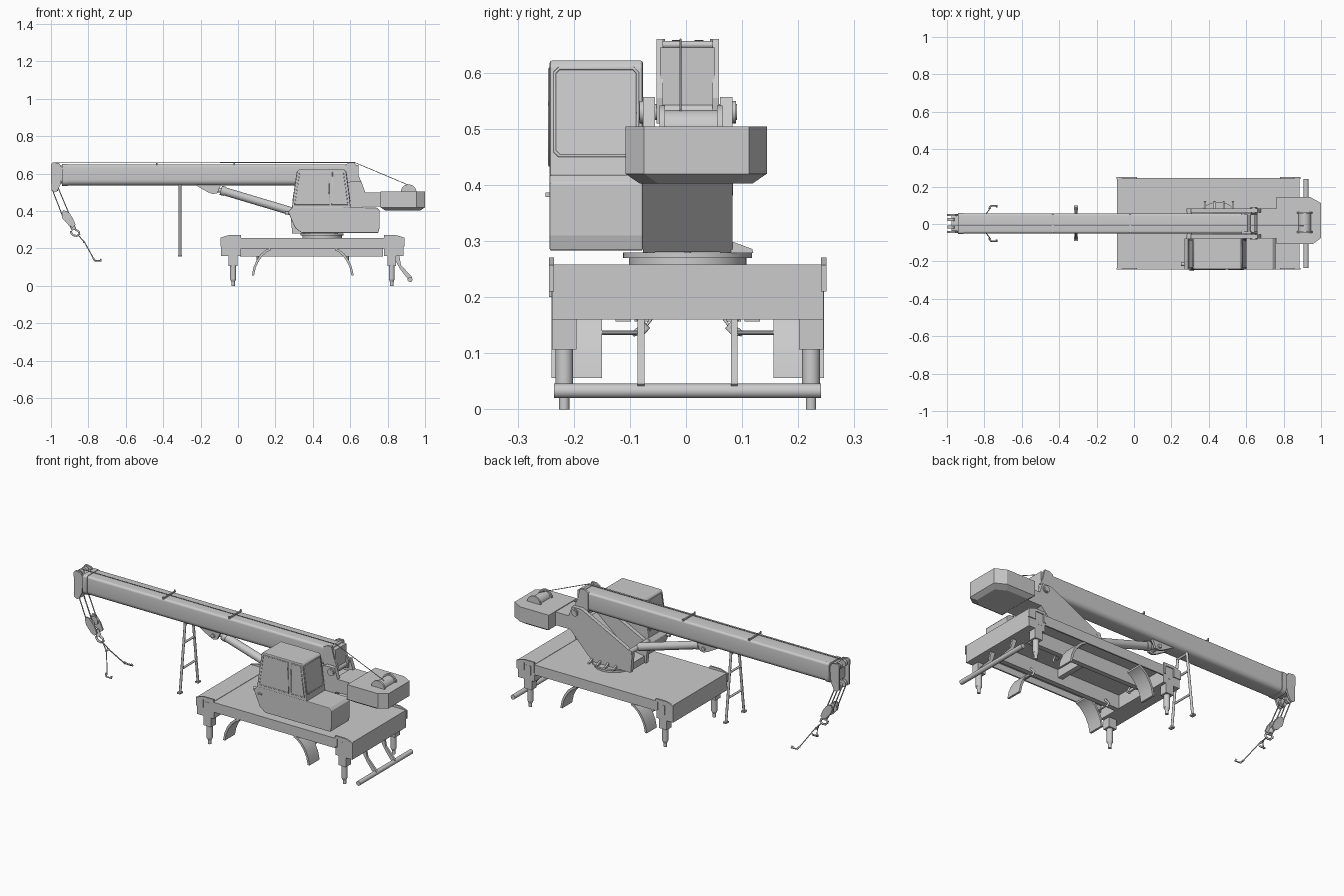
import bpy, bmesh, math
from mathutils import Vector

YC = 0.003   # centre line of the boom


def finish(name, bm, smooth=False):
    bmesh.ops.recalc_face_normals(bm, faces=bm.faces)
    me = bpy.data.meshes.new(name)
    bm.to_mesh(me)
    bm.free()
    ob = bpy.data.objects.new(name, me)
    bpy.context.collection.objects.link(ob)
    if smooth:
        bpy.ops.object.select_all(action='DESELECT')
        ob.select_set(True)
        bpy.context.view_layer.objects.active = ob
        bpy.ops.object.shade_smooth_by_angle(angle=math.radians(35))
    return ob


def loft(name, rings, smooth=False):
    bm = bmesh.new()
    vs = [[bm.verts.new(p) for p in r] for r in rings]
    n = len(vs[0])
    for a, b in zip(vs, vs[1:]):
        for i in range(n):
            bm.faces.new((a[i], a[(i + 1) % n], b[(i + 1) % n], b[i]))
    bm.faces.new(vs[0])
    bm.faces.new(vs[-1])
    return finish(name, bm, smooth)


def prism(name, pts, lo, hi, axis='y', smooth=False, bevel=0):
    put = {'x': lambda p, t: (t, p[0], p[1]), 'y': lambda p, t: (p[0], t, p[1]),
           'z': lambda p, t: (p[0], p[1], t)}[axis]
    ob = loft(name, [[put(p, t) for p in pts] for t in (lo, hi)], smooth)
    if bevel:
        m = ob.modifiers.new('edge', 'BEVEL')
        m.width, m.segments = bevel, 2
    return ob


def box(name, x0, x1, y0, y1, z0, z1, bevel=0):
    return prism(name, [(x0, y0), (x1, y0), (x1, y1), (x0, y1)], z0, z1, 'z', bevel=bevel)


def rod(name, p, q, r, r2=None, n=24):
    p, q = Vector(p), Vector(q)
    d = q - p
    bm = bmesh.new()
    bmesh.ops.create_cone(bm, cap_ends=True, segments=n, radius1=r, radius2=r if r2 is None else r2, depth=d.length)
    bm.transform(d.to_track_quat('Z', 'Y').to_matrix().to_4x4())
    bmesh.ops.translate(bm, verts=bm.verts, vec=(p + q) / 2)
    return finish(name, bm, True)


def wire(name, pts, r, closed=False):
    cu = bpy.data.curves.new(name, 'CURVE')
    cu.dimensions, cu.bevel_depth, cu.bevel_resolution, cu.use_fill_caps = '3D', r, 1, True
    s = cu.splines.new('POLY')
    s.points.add(len(pts) - 1)
    for sp, p in zip(s.points, pts):
        sp.co = (*p, 1)
    s.use_cyclic_u = closed
    tmp = bpy.data.objects.new(name + '_path', cu)
    bpy.context.collection.objects.link(tmp)
    bpy.context.view_layer.update()
    me = bpy.data.meshes.new_from_object(tmp.evaluated_get(bpy.context.evaluated_depsgraph_get()))
    bpy.data.objects.remove(tmp)
    ob = bpy.data.objects.new(name, me)
    bpy.context.collection.objects.link(ob)
    return ob


def rounded(hw, z0, z1, rb, rt, n=5):
    out = []
    for cy, cz, r, a0 in ((hw - rb, z0 + rb, rb, -90), (hw - rt, z1 - rt, rt, 0),
                          (rt - hw, z1 - rt, rt, 90), (rb - hw, z0 + rb, rb, 180)):
        for i in range(n + 1):
            a = math.radians(a0 + 90 * i / n)
            out.append((YC + cy + r * math.cos(a), cz + r * math.sin(a)))
    return out


# carrier deck: top plate, side skirts, end boxes and rails below
box('deck_plate', 0.01, 0.785, -0.238, 0.244, 0.235, 0.256)
for s in (-1, 1):
    box('deck_skirt', 0.01, 0.785, YC + s * 0.241 - 0.006, YC + s * 0.241 + 0.002, 0.2, 0.256)
    box('chassis_rail', 0.012, 0.775, YC + s * 0.115 - 0.014, YC + s * 0.115 + 0.014, 0.157, 0.24)
box('cross_member', 0.38, 0.41, -0.12, 0.125, 0.19, 0.24)
for m in (1, -1):
    X = lambda x: x if m > 0 else 0.796 - x
    box('outrigger_beam_box', *sorted((X(-0.09), X(0.015))), -0.239, 0.245, 0.16, 0.258)
    for s in (-1, 1):
        # outrigger leg with its framed end plate
        yl, ya, yb = YC + s * 0.22, YC + s * 0.238, YC + s * 0.247
        box('leg_housing', *sorted((X(-0.05), X(-0.002))), yl - 0.022, yl + 0.022, 0.107, 0.2)
        rod('leg_cylinder', (X(-0.026), yl, 0.035), (X(-0.026), yl, 0.115), 0.016)
        rod('leg_taper', (X(-0.026), yl, 0.02), (X(-0.026), yl, 0.036), 0.009, 0.016)
        rod('leg_foot', (X(-0.026), yl, 0), (X(-0.026), yl, 0.021), 0.009)
        prism('end_plate_top', [(X(x), z) for x, z in ((-0.094, 0.21), (-0.094, 0.257), (-0.05, 0.271), (0.016, 0.271),
              (0.016, 0.21), (0.003, 0.21), (0.003, 0.256), (-0.048, 0.256), (-0.048, 0.21))], ya, yb)
        box('outrigger_slide', *sorted((X(-0.038), X(-0.008))), *sorted((ya, yb - s * 0.004)), 0.19, 0.243)
        # curved mudguard
        outer = [(0.172, 0.202), (0.148, 0.192), (0.122, 0.17), (0.1, 0.138), (0.083, 0.1), (0.074, 0.056)]
        inner = [(0.086, 0.056), (0.095, 0.098), (0.111, 0.132), (0.131, 0.16), (0.154, 0.181), (0.174, 0.19)]
        off = (lambda x: x) if m > 0 else (lambda x: 0.692 - x)
        prism('mudguard', [(off(x), z) for x, z in outer + inner], YC + s * 0.153, YC + s * 0.243, smooth=True)
        rod('mudguard_stay', (off(0.105), YC + s * 0.16, 0.137), (off(0.105), YC + s * 0.085, 0.137), 0.004, n=10)
        wire('stay_bracket', [(off(0.105), YC + s * 0.088, 0.13), (off(0.105), YC + s * 0.072, 0.145),
                              (off(0.105), YC + s * 0.1, 0.175)], 0.006)

# rear bumper bar and arms
rod('rear_bumper', (0.92, -0.235, 0.033), (0.92, 0.241, 0.033), 0.013)
for y in (-0.08, 0.086):
    prism('bumper_arm', [(0.835, 0.162), (0.862, 0.162), (0.872, 0.11), (0.932, 0.045),
                         (0.915, 0.028), (0.87, 0.085), (0.85, 0.118)], y - 0.006, y + 0.006)

# slewing ring
rod('slew_ring_lower', (0.45, YC, 0.255), (0.45, YC, 0.27), 0.105, n=48)
rod('slew_ring_upper', (0.45, YC, 0.27), (0.45, YC, 0.28), 0.115, n=48)

# turret: two side plates, infill and base gussets
side = [(0.29, 0.28), (0.53, 0.28), (0.67, 0.425), (0.68, 0.5), (0.66, 0.557), (0.6, 0.557), (0.31, 0.41), (0.28, 0.39)]
for y0, y1 in ((-0.077, -0.055), (0.061, 0.083)):
    prism('turret_side_plate', side, y0, y1)
prism('turret_infill', [(0.3, 0.281), (0.529, 0.281), (0.668, 0.425), (0.67, 0.49), (0.6, 0.49), (0.42, 0.34), (0.3, 0.32)], -0.056, 0.062)
for x in (0.38, 0.43, 0.48, 0.53):
    prism('turret_gusset', [(0.08, 0.279), (0.12, 0.279), (0.118, 0.286), (0.08, 0.3)], x - 0.005, x + 0.005, 'x')
box('counterweight_arm', 0.66, 0.78, -0.077, 0.083, 0.425, 0.5)
rod('boom_pivot_pin', (0.64, -0.084, 0.53), (0.64, 0.091, 0.53), 0.014)
for y in (-0.08, 0.086):
    rod('pivot_cap', (0.64, y - 0.003, 0.53), (0.64, y + 0.003, 0.53), 0.02)


# counterweight with chamfered corners and underside
def cw(z, i):
    return [(x, y, z) for x, y in ((0.762 + i, -0.108 + i), (0.955 - i, -0.108 + i), (1 - i, -0.075 + i),
            (1 - i, 0.112 - i), (0.942 - i, 0.144 - i), (0.762 + i, 0.144 - i))]


loft('counterweight', [cw(0.403, 0.025), cw(0.42, 0), cw(0.504, 0)])

# winch drum
rod('winch_drum', (0.912, -0.042, 0.5), (0.912, 0.06, 0.5), 0.034, n=32)
for y in (-0.042, 0.06):
    rod('winch_flange', (0.912, y - 0.005, 0.5), (0.912, y + 0.005, 0.5), 0.042, n=32)

# operator cab with engine hood
prism('cab_base', [(0.34, 0.283), (0.75, 0.283), (0.757, 0.31), (0.757, 0.403), (0.742, 0.418), (0.292, 0.42),
                   (0.268, 0.395), (0.305, 0.31)], -0.243, -0.077, bevel=0.003)
prism('cab_body', [(0.288, 0.415), (0.603, 0.415), (0.577, 0.612), (0.568, 0.622), (0.326, 0.622), (0.317, 0.612)],
      -0.243, -0.077, bevel=0.004)
for q in ([(0.304, 0.435), (0.33, 0.607), (0.485, 0.607), (0.488, 0.435)],
          [(0.503, 0.435), (0.505, 0.607), (0.563, 0.607), (0.587, 0.435)]):
    wire('side_window_seal', [(x, -0.243, z) for x, z in q], 0.003, True)
# front and rear window seals follow the sloped cab ends
ring = [(-0.234, 0.46), (-0.226, 0.452), (-0.094, 0.452), (-0.086, 0.46), (-0.086, 0.6), (-0.094, 0.608), (-0.226, 0.608), (-0.234, 0.6)]
wire('rear_window_seal', [(0.603 - (z - 0.415) * 0.132, y, z) for y, z in ring], 0.003, True)
wire('windscreen_seal', [(0.288 + (z - 0.415) * 0.147, y, z) for y, z in ring], 0.003, True)
box('door_handle', 0.298, 0.322, -0.25, -0.242, 0.379, 0.387)
rod('cab_lamp', (0.25, -0.215, 0.39), (0.28, -0.215, 0.39), 0.009, n=12)

# telescopic boom
prism('boom_outer', rounded(0.053, 0.537, 0.648, 0.028, 0.012), -0.915, 0.62, 'x', True)
prism('boom_collar', rounded(0.056, 0.534, 0.651, 0.03, 0.013), -0.94, -0.912, 'x', True)
prism('boom_inner', rounded(0.043, 0.548, 0.642, 0.022, 0.01), -0.975, -0.9, 'x', True)
head = [(-1, 0.65), (-0.99, 0.66), (-0.955, 0.655), (-0.942, 0.63), (-0.948, 0.545), (-0.965, 0.51), (-0.98, 0.5), (-0.998, 0.512)]
for s in (-1, 1):
    prism('boom_head_plate', head, YC + s * 0.045 - 0.005, YC + s * 0.045 + 0.005)
    prism('boom_heel_plate', [(0.575, 0.648), (0.595, 0.66), (0.625, 0.66), (0.64, 0.6), (0.66, 0.555), (0.655, 0.51), (0.6, 0.51), (0.575, 0.54)],
          YC + s * 0.05 - 0.006, YC + s * 0.05 + 0.006)
    rod('head_sheave', (-0.977, YC + s * 0.02 - 0.008, 0.523), (-0.977, YC + s * 0.02 + 0.008, 0.523), 0.02)
    rod('head_top_sheave', (-0.978, YC + s * 0.02 - 0.008, 0.638), (-0.978, YC + s * 0.02 + 0.008, 0.638), 0.02)
box('boom_heel_block', 0.59, 0.645, -0.046, 0.052, 0.512, 0.645)
rod('heel_sheave_axle', (0.615, -0.05, 0.65), (0.615, 0.056, 0.65), 0.007, n=12)
for x in (-0.435, -0.02):
    box('rope_guide_bar', x - 0.004, x + 0.004, -0.051, 0.057, 0.647, 0.655)
    for y in (-0.048, 0.054):
        rod('rope_guide_post', (x, y, 0.646), (x, y, 0.66), 0.004, n=10)
wire('hoist_rope', [(-0.995, -0.01, 0.645), (-0.982, -0.01, 0.659), (0.625, -0.01, 0.659), (0.925, -0.01, 0.533)], 0.002)

# luffing cylinder and its lug below the boom
rod('luffing_barrel', (0.29, YC, 0.397), (-0.085, YC, 0.509), 0.022)
rod('luffing_gland', (-0.07, YC, 0.5045), (-0.092, YC, 0.511), 0.025)
rod('luffing_rod', (-0.08, YC, 0.508), (-0.14, YC, 0.518), 0.013)
rod('luffing_foot_pin', (0.297, -0.078, 0.395), (0.297, 0.084, 0.395), 0.014)
rod('luffing_head_pin', (-0.135, -0.037, 0.512), (-0.135, 0.043, 0.512), 0.011)
for s in (-1, 1):
    prism('luffing_lug', [(-0.23, 0.54), (-0.16, 0.5), (-0.135, 0.491), (-0.112, 0.495), (-0.09, 0.54)],
          YC + s * 0.026 - 0.006, YC + s * 0.026 + 0.006)

# A-shaped boom rest
for s in (-1, 1):
    rod('rest_leg', (-0.31, YC + s * 0.035, 0.54), (-0.31, YC + s * 0.08, 0.16), 0.007, n=12)
    box('rest_foot', -0.32, -0.3, YC + s * 0.082 - 0.013, YC + s * 0.082 + 0.013, 0.157, 0.165)
for z, h in ((0.532, 0.04), (0.43, 0.046), (0.29, 0.062)):
    rod('rest_rung', (-0.31, YC - h, z), (-0.31, YC + h, z), 0.006, n=12)

# hoist ropes, hook block, hook and slings
cheek = [(-0.943, 0.385), (-0.935, 0.403), (-0.915, 0.4), (-0.885, 0.365), (-0.868, 0.327), (-0.883, 0.311), (-0.905, 0.323), (-0.932, 0.355)]
for s in (-1, 1):
    y = YC + s * 0.02
    wire('fall_rope_outer', [(-0.993, y, 0.515), (-0.937, y, 0.37)], 0.003)
    wire('fall_rope_inner', [(-0.96, y, 0.52), (-0.899, y, 0.375)], 0.003)
    prism('hook_block_cheek', cheek, YC + s * 0.027 - 0.004, YC + s * 0.027 + 0.004)
    rod('hook_block_sheave', (-0.917, y - 0.007, 0.37), (-0.917, y + 0.007, 0.37), 0.024)
    wire('sling', [(-0.855, YC, 0.272), (-0.82, YC + s * 0.012, 0.232), (-0.768, YC + s * 0.082, 0.138)], 0.0028)
    wire('sling_hook', [(-0.775, YC + s * 0.08, 0.148), (-0.765, YC + s * 0.094, 0.135), (-0.732, YC + s * 0.096, 0.134),
                        (-0.735, YC + s * 0.088, 0.142)], 0.005)
rod('sling_ring', (-0.824, YC - 0.012, 0.234), (-0.824, YC + 0.012, 0.234), 0.006, n=12)
rod('hook_swivel', (-0.893, YC, 0.332), (-0.876, YC, 0.3), 0.013, n=16)
wire('hook', [(-0.88, YC, 0.31), (-0.867, YC, 0.3), (-0.851, YC, 0.29), (-0.848, YC, 0.277), (-0.862, YC, 0.267),
              (-0.88, YC, 0.27), (-0.892, YC, 0.283), (-0.893, YC, 0.293)], 0.006)
